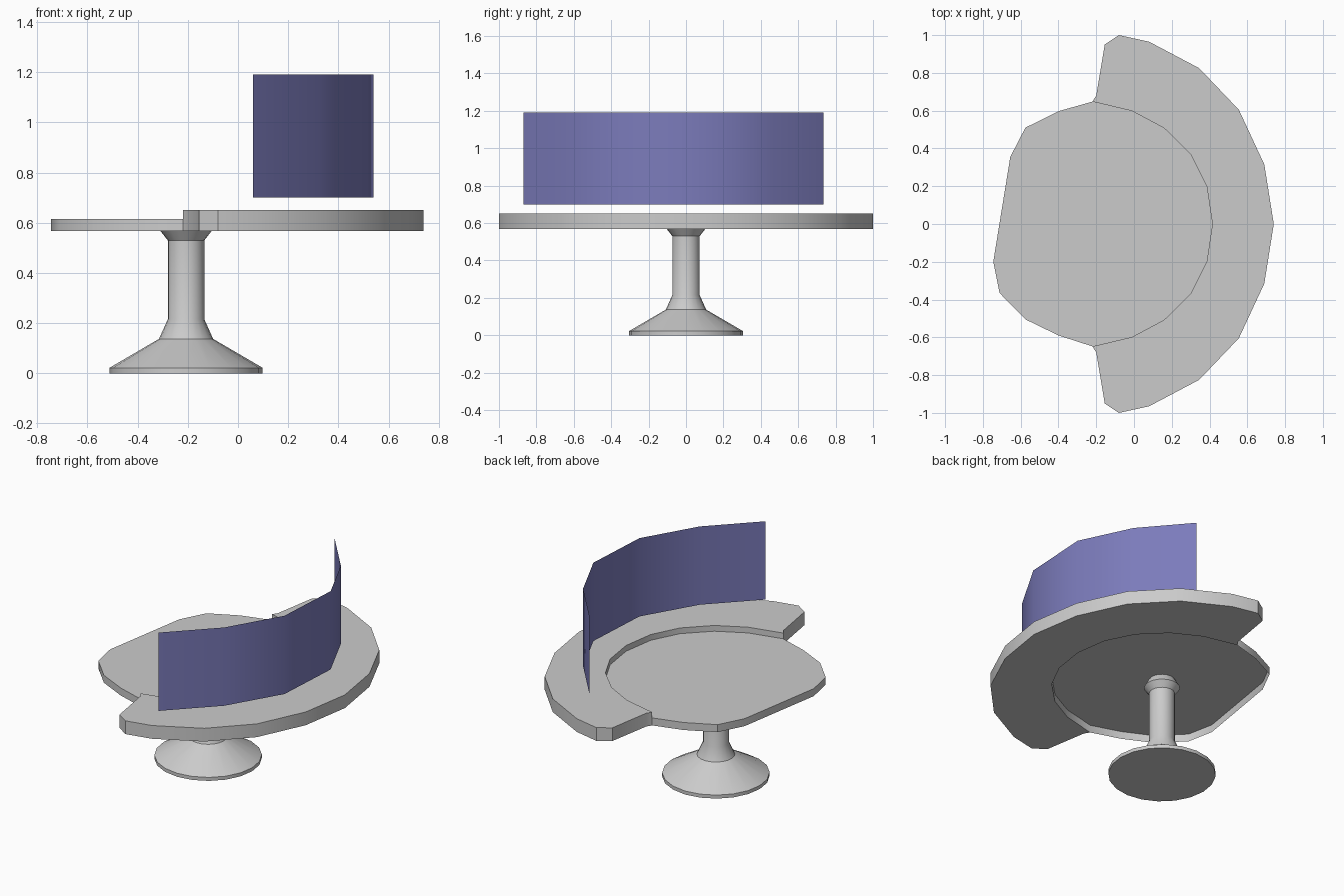
import bpy, bmesh, math

if "Cube" in bpy.data.objects:
    bpy.data.objects.remove(bpy.data.objects["Cube"])


def finish(name, bm, angle=35):
    bmesh.ops.recalc_face_normals(bm, faces=bm.faces)
    me = bpy.data.meshes.new(name)
    bm.to_mesh(me)
    bm.free()
    ob = bpy.data.objects.new(name, me)
    bpy.context.collection.objects.link(ob)
    bpy.ops.object.select_all(action='DESELECT')
    ob.select_set(True)
    bpy.context.view_layer.objects.active = ob
    bpy.ops.object.shade_smooth_by_angle(angle=math.radians(angle))
    return ob


def skin(bm, lower, upper, closed=True):
    n = len(lower)
    for i in range(n if closed else n - 1):
        j = (i + 1) % n
        bm.faces.new((lower[i], lower[j], upper[j], upper[i]))


def slab(name, outline, z0, z1, bottom=True):
    bm = bmesh.new()
    lo = [bm.verts.new((x, y, z0)) for x, y in outline]
    hi = [bm.verts.new((x, y, z1)) for x, y in outline]
    skin(bm, lo, hi)
    bm.faces.new(hi)
    if bottom:
        bm.faces.new(lo[::-1])
    return finish(name, bm)


# Pedestal: turned foot, column and flared collar
profile = [(0.305, 0), (0.305, 0.022), (0.108, 0.137), (0.073, 0.215),
           (0.073, 0.53), (0.102, 0.567), (0.075, 0.614)]
bm = bmesh.new()
sides = 20
rings = [[bm.verts.new((-0.207 + r * math.cos(math.tau * i / sides),
                        r * math.sin(math.tau * i / sides), z))
          for i in range(sides)] for r, z in profile]
for a, b in zip(rings, rings[1:]):
    skin(bm, a, b)
bm.faces.new(rings[0][::-1])
bm.faces.new(rings[-1])
finish("pedestal", bm, 30)

# Seat disc, hollow underneath; its right edge is shared with the rear shelf
half = [(0.385, 0.20), (0.30, 0.368), (0.16, 0.507), (-0.01, 0.598), (-0.22, 0.648)]
arc = [(x, -y) for x, y in half[::-1]] + [(0.415, 0)] + half
left = [(-0.40, 0.597), (-0.575, 0.51), (-0.655, 0.355), (-0.745, -0.20),
        (-0.712, -0.365), (-0.575, -0.505), (-0.40, -0.59)]
slab("seat_disc", arc + left, 0.567, 0.614, bottom=False)

# Raised crescent shelf around the seat
rim = [(0.69, 0.315), (0.555, 0.605), (0.345, 0.825), (0.08, 0.965),
       (-0.08, 1.0), (-0.155, 0.95), (-0.20, 0.68)]
outer = [(x, -y) for x, y in rim[::-1]] + [(0.74, 0)] + rim
slab("crescent_shelf", outer + arc[::-1], 0.567, 0.65)

# Curved backrest sheet
path = [(0.06, -0.87), (0.325, -0.60), (0.515, -0.275),
        (0.54, 0.145), (0.39, 0.46), (0.155, 0.735)]
bm = bmesh.new()
lo = [bm.verts.new((x, y, 0.70)) for x, y in path]
hi = [bm.verts.new((x, y, 1.19)) for x, y in path]
skin(bm, lo, hi, closed=False)
back = finish("backrest", bm, 40)
mat = bpy.data.materials.new("backrest_blue")
mat.diffuse_color = (0.2, 0.2, 0.5, 1)
mat.use_nodes = True
mat.node_tree.nodes["Principled BSDF"].inputs["Base Color"].default_value = mat.diffuse_color
back.data.materials.append(mat)
